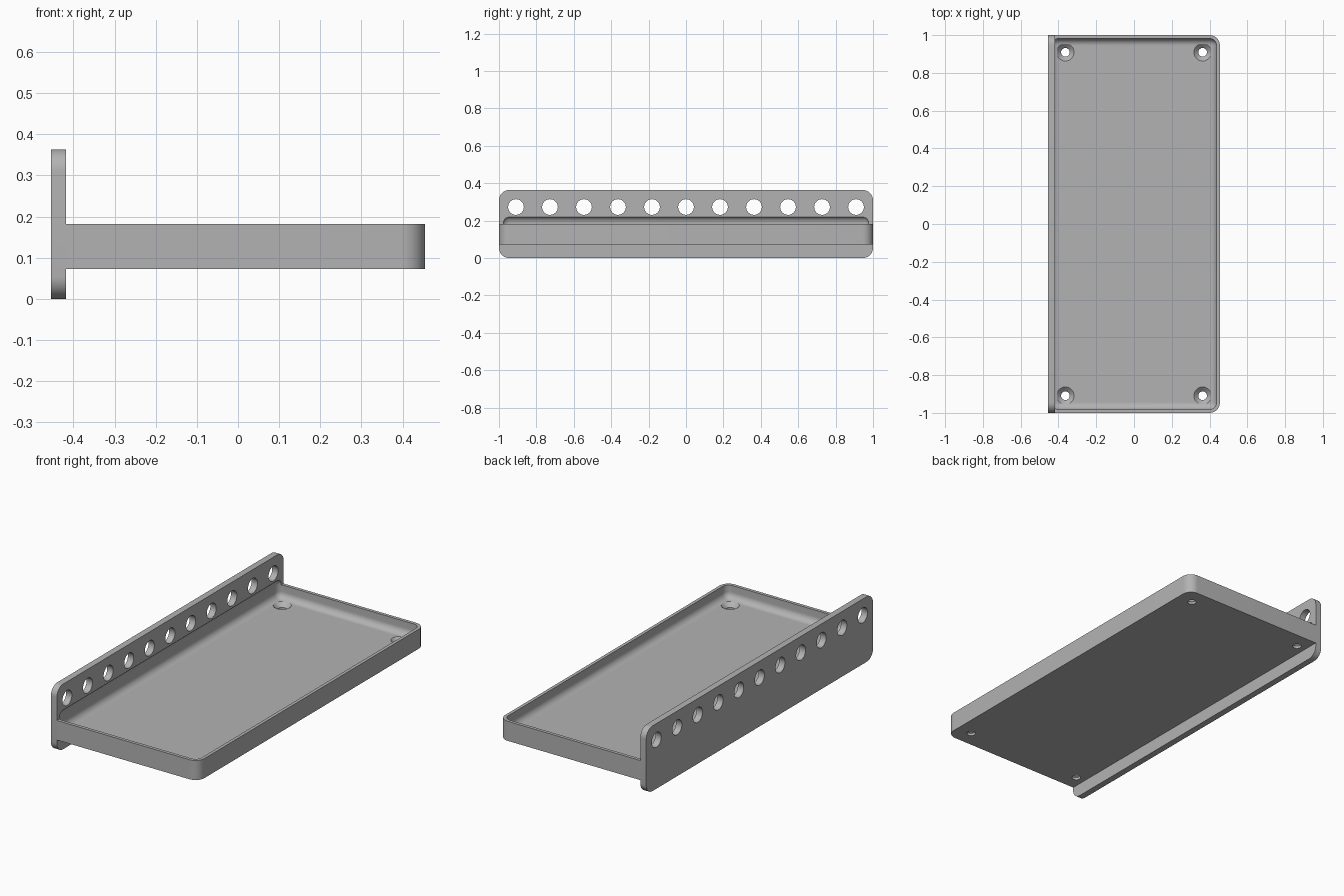
import bpy, bmesh, math
from mathutils import Matrix, Vector

if "Cube" in bpy.data.objects:
    bpy.data.objects.remove(bpy.data.objects["Cube"], do_unlink=True)

U = 2 / 110                       # one design unit
GREY = (0.45, 0.45, 0.45, 1)
mat = bpy.data.materials.new("plain grey")
mat.use_nodes = True
mat.diffuse_color = GREY
mat.node_tree.nodes["Principled BSDF"].inputs["Base Color"].default_value = GREY


def finish(name, bm):
    mesh = bpy.data.meshes.new(name)
    bm.to_mesh(mesh)
    bm.free()
    mesh.materials.append(mat)
    obj = bpy.data.objects.new(name, mesh)
    bpy.context.scene.collection.objects.link(obj)
    return obj


def box(name, low, high, radius, pick, segments=10):
    """Box between two corners, with the picked edges rounded."""
    low, high = Vector(low) * U, Vector(high) * U
    bm = bmesh.new()
    bmesh.ops.create_cube(bm, size=1, matrix=Matrix.Translation((low + high) / 2)
                          @ Matrix.Diagonal((*(high - low), 1)))
    edges = [e for e in bm.edges if pick(e.verts[0].co, e.verts[1].co)]
    bmesh.ops.bevel(bm, geom=edges, offset=radius * U, offset_type='OFFSET',
                    segments=segments, profile=0.5, affect='EDGES')
    return finish(name, bm)


def drills(name, points, r_low, r_high, depth, turn=Matrix()):
    """One cutter holding a cone or cylinder at every point."""
    bm = bmesh.new()
    for p in points:
        bmesh.ops.create_cone(bm, cap_ends=True, segments=40, radius1=r_low * U,
                              radius2=r_high * U, depth=depth * U,
                              matrix=Matrix.Translation(Vector(p) * U) @ turn)
    return finish(name, bm)


def cut(target, cutter):
    cutter.hide_render = True
    mod = target.modifiers.new("cut", 'BOOLEAN')
    mod.operation, mod.solver, mod.object = 'DIFFERENCE', 'EXACT', cutter
    bpy.context.view_layer.objects.active = target
    bpy.ops.object.modifier_apply(modifier=mod.name)


# Upright mounting plate and tray
back_plate = box("back_plate", (-25, -55, 0), (-23, 55, 20), 3,
                 lambda a, b: abs(a.x - b.x) > 0.01)
tray = box("tray", (-23, -55, 4), (25, 55, 10), 3,
           lambda a, b: abs(a.z - b.z) > 0.01 and a.x > 0)

# Rounded hollow, which also bites into the plate
hollow = box("hollow_cutter", (-24, -54, 6), (24, 54, 12.3), 2, lambda a, b: True)

# Row of plate holes, and countersunk screw holes in the tray corners
row = drills("row_cutter", [(-24, 10 * i, 15) for i in range(-5, 6)], 2.3, 2.3, 6,
             Matrix.Rotation(math.pi / 2, 4, 'Y'))
corners = [(x, y) for x in (-20, 20) for y in (-50, 50)]
shafts = drills("shaft_cutter", [(x, y, 5) for x, y in corners], 1.25, 1.25, 4)
sinks = drills("sink_cutter", [(x, y, 5.4) for x, y in corners], 1.2, 2.6, 1.3)

for target, cutters in ((back_plate, (hollow, row)), (tray, (hollow, shafts, sinks))):
    for cutter in cutters:
        cut(target, cutter)
for cutter in (hollow, row, shafts, sinks):
    bpy.data.objects.remove(cutter, do_unlink=True)

# Smooth the fillets, keep real edges sharp
for obj in (back_plate, tray):
    bpy.ops.object.select_all(action='DESELECT')
    obj.select_set(True)
    bpy.context.view_layer.objects.active = obj
    bpy.ops.object.shade_smooth_by_angle(angle=math.radians(30))
